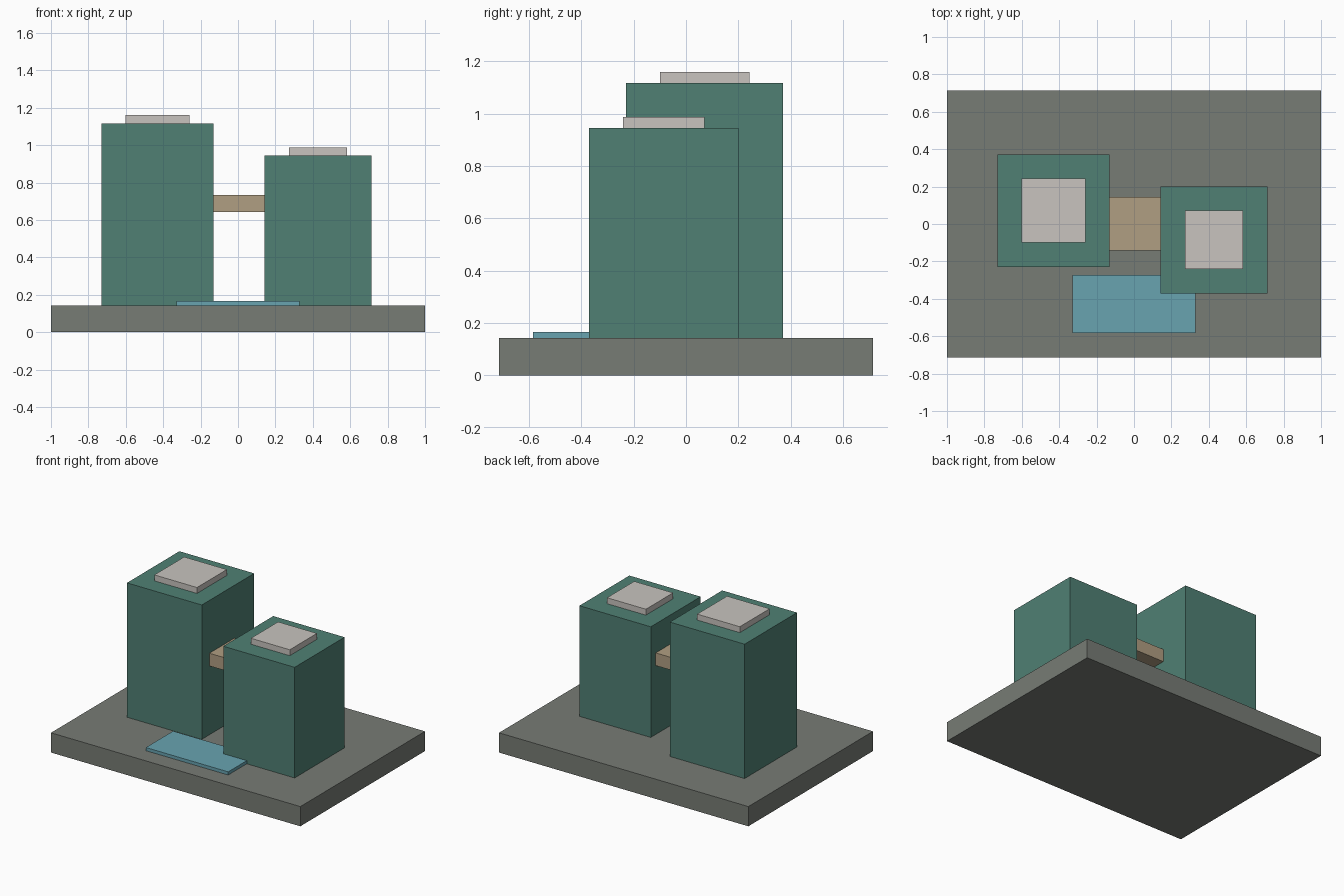
import bpy
from mathutils import Vector

cube = bpy.data.objects.get("Cube")
if cube:
    bpy.data.objects.remove(cube, do_unlink=True)


def make_material(name, rgb):
    mat = bpy.data.materials.new(name)
    mat.use_nodes = True
    color = (*rgb, 1.0)
    mat.diffuse_color = color
    mat.node_tree.nodes["Principled BSDF"].inputs["Base Color"].default_value = color
    return mat


def box(name, low, high, mat):
    """Box between two opposite corners."""
    low, high = Vector(low), Vector(high)
    bpy.ops.mesh.primitive_cube_add(size=1, location=(low + high) / 2)
    obj = bpy.context.object
    obj.name = name
    obj.scale = high - low
    bpy.ops.object.transform_apply(location=False, rotation=False, scale=True)
    obj.data.materials.append(mat)
    return obj


def tower(name, x, y, width, roof_z, cap_width):
    """Square tower on the plinth with a low centred roof cap."""
    h, c = width / 2, cap_width / 2
    box(name, (x - h, y - h, PLINTH_TOP), (x + h, y + h, roof_z), green)
    box(name + "_roof_cap", (x - c, y - c, roof_z),
        (x + c, y + c, roof_z + 0.043), pale)


stone = make_material("stone grey", (0.185, 0.2, 0.178))
green = make_material("deep green", (0.08, 0.216, 0.174))
pale = make_material("pale grey", (0.58, 0.553, 0.522))
tan = make_material("tan", (0.434, 0.342, 0.223))
blue = make_material("water blue", (0.138, 0.366, 0.434))

PLINTH_TOP = 0.143

# Plinth and pool
box("plinth", (-1, -0.714, 0), (1, 0.714, PLINTH_TOP), stone)
box("pool", (-0.33, -0.584, PLINTH_TOP), (0.33, -0.272, 0.166), blue)

# Towers
tower("tall_tower", -0.43, 0.071, 0.6, 1.117, 0.342)
tower("short_tower", 0.428, -0.085, 0.572, 0.945, 0.312)

# Bridge between the towers
box("bridge", (-0.13, -0.142, 0.642), (0.142, 0.144, 0.734), tan)
